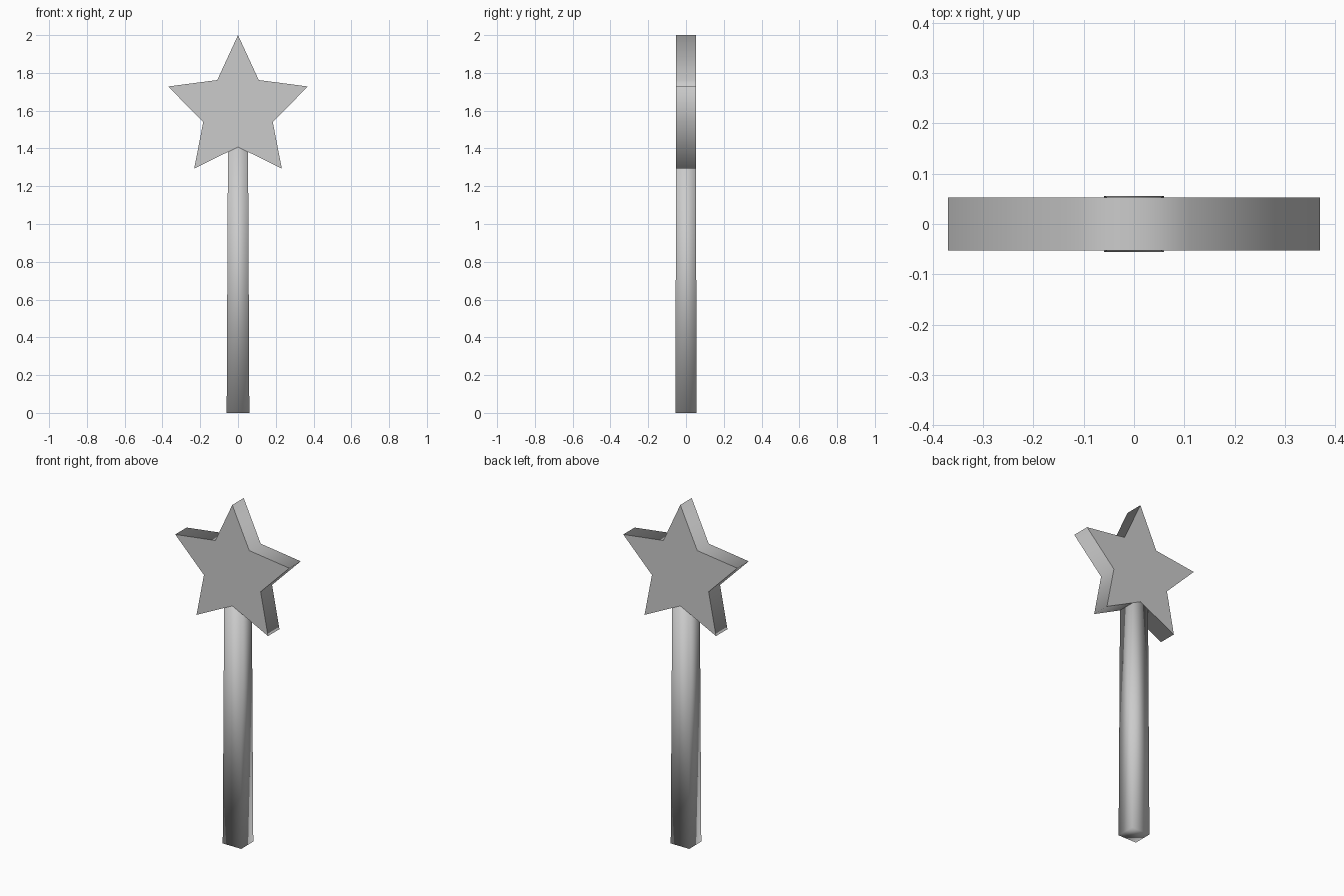
import bpy, bmesh

if "Cube" in bpy.data.objects:
    bpy.data.objects.remove(bpy.data.objects["Cube"])


def make_object(name, bm):
    bmesh.ops.recalc_face_normals(bm, faces=bm.faces)
    for face in bm.faces:
        face.smooth = True
    mesh = bpy.data.meshes.new(name)
    bm.to_mesh(mesh)
    bm.free()
    obj = bpy.data.objects.new(name, mesh)
    bpy.context.collection.objects.link(obj)
    return obj


# Star head: mirrored half outline, extruded front to back
half = [(0.11, 1.762), (0.37, 1.728), (0.184, 1.54), (0.232, 1.293)]
outline = [(0, 2.0)] + half + [(0, 1.408)] + [(-x, z) for x, z in reversed(half)]
bm = bmesh.new()
front = bm.faces.new([bm.verts.new((x, -0.053, z)) for x, z in outline])
back = bmesh.ops.extrude_face_region(bm, geom=[front], use_keep_orig=True)
bmesh.ops.translate(bm, vec=(0, 0.106, 0),
                    verts=[v for v in back["geom"] if isinstance(v, bmesh.types.BMVert)])
# Crisp rims around the flat faces, smooth shading along the side walls
for edge in bm.edges:
    edge.smooth = abs(edge.verts[0].co.y - edge.verts[1].co.y) > 0.01
make_object("star_head", bm)

# Handle: square, slightly tapered rod with softly shaded corners
bm = bmesh.new()
bmesh.ops.create_cube(bm, size=2)
for v in bm.verts:
    top = v.co.z > 0
    v.co.x *= 0.053 if top else 0.06
    v.co.y *= 0.0525 if top else 0.056
    v.co.z = 1.42 if top else 0
make_object("handle", bm)
